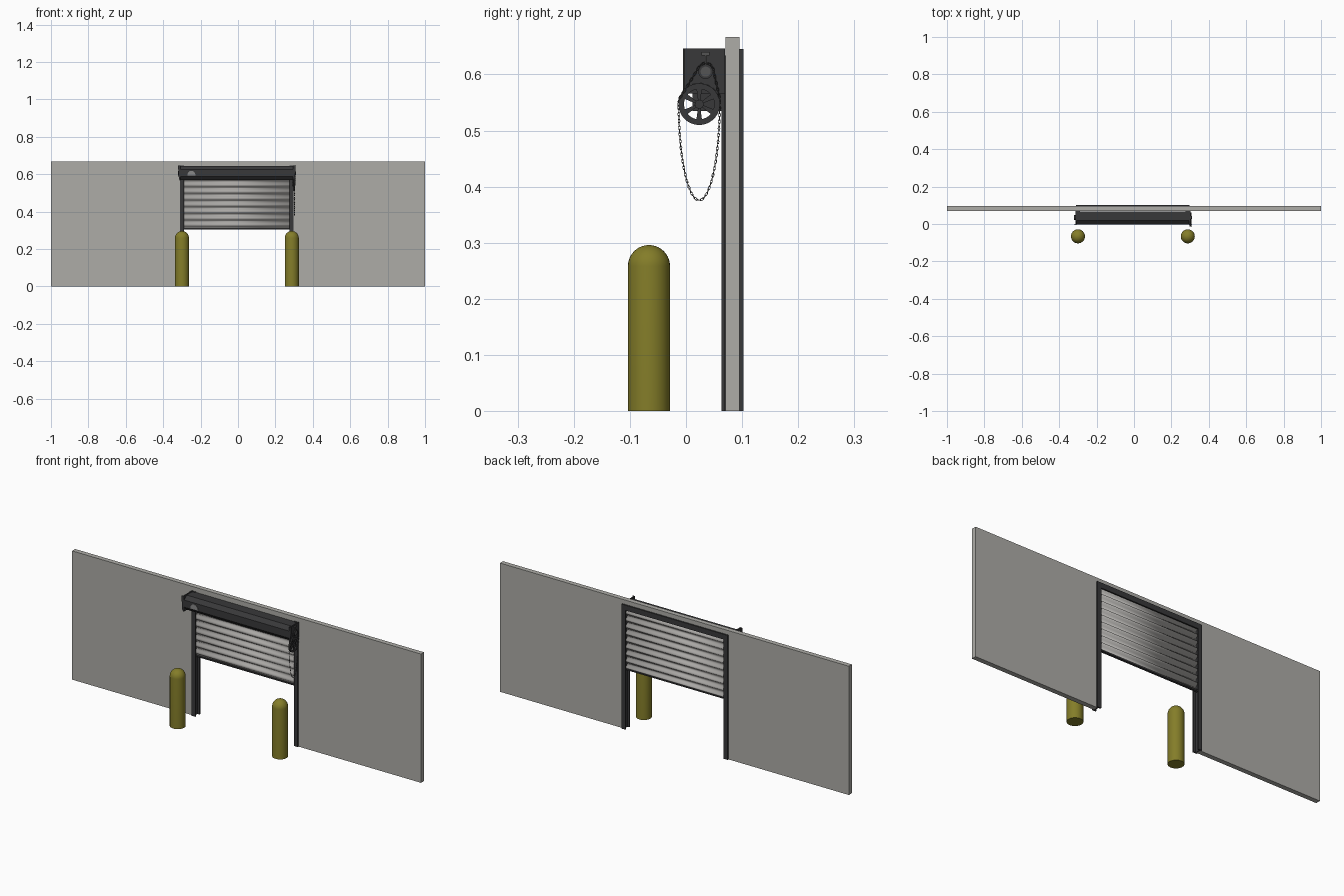
import bpy, bmesh, math
from mathutils import Vector, Matrix

if "Cube" in bpy.data.objects:
    bpy.data.objects.remove(bpy.data.objects["Cube"])

CX = -0.006          # centre of the doorway
PI = math.pi


def mat(name, c):
    m = bpy.data.materials.new(name)
    m.diffuse_color = (*c, 1)
    m.use_nodes = True
    m.node_tree.nodes["Principled BSDF"].inputs["Base Color"].default_value = m.diffuse_color
    return m


WALL = mat("warm grey wall", (0.42, 0.415, 0.39))
DARK = mat("charcoal steel", (0.04, 0.04, 0.042))
SLAT = mat("grey slat", (0.40, 0.39, 0.375))
YELLOW = mat("olive yellow", (0.23, 0.205, 0.022))
CHAIN = mat("chain grey", (0.09, 0.09, 0.09))
BADGE = mat("badge grey", (0.25, 0.25, 0.25))


def finish(name, bm, m, smooth=None):
    bmesh.ops.recalc_face_normals(bm, faces=bm.faces)
    me = bpy.data.meshes.new(name)
    bm.to_mesh(me)
    bm.free()
    me.materials.append(m)
    ob = bpy.data.objects.new(name, me)
    bpy.context.collection.objects.link(ob)
    if smooth:
        bpy.ops.object.select_all(action='DESELECT')
        ob.select_set(True)
        bpy.context.view_layer.objects.active = ob
        bpy.ops.object.shade_smooth_by_angle(angle=math.radians(smooth))
    return ob


def add_box(bm, x0, x1, y0, y1, z0, z1):
    s = Matrix.Diagonal((x1 - x0, y1 - y0, z1 - z0, 1))
    t = Matrix.Translation(((x0 + x1) / 2, (y0 + y1) / 2, (z0 + z1) / 2))
    bmesh.ops.create_cube(bm, size=1, matrix=t @ s)


def add_prism(bm, pts, offset):
    """Extrude a closed outline of 3D points."""
    f = bm.faces.new([bm.verts.new(p) for p in pts])
    r = bmesh.ops.extrude_face_region(bm, geom=[f])
    bmesh.ops.translate(bm, vec=offset, verts=[v for v in r["geom"] if isinstance(v, bmesh.types.BMVert)])
    bm.faces.ensure_lookup_table()
    if not f.is_valid or all(len(e.link_faces) > 1 for e in f.edges):
        return
    bm.faces.new([v for v in f.verts])


def add_disc(bm, x0, x1, y, z, r, n=32):
    """Cylinder lying along x."""
    m = Matrix.Translation(((x0 + x1) / 2, y, z)) @ Matrix.Rotation(PI / 2, 4, 'Y')
    bmesh.ops.create_cone(bm, cap_ends=True, segments=n, radius1=r, radius2=r, depth=x1 - x0, matrix=m)


# Wall with doorway
L, R, T = CX - 0.299, CX + 0.299, 0.634
bm = bmesh.new()
add_prism(bm, [(x, 0.07, z) for x, z in ((-1, 0), (L, 0), (L, T), (R, T), (R, 0), (1, 0), (1, 0.667), (-1, 0.667))],
          (0, 0.025, 0))
finish("wall", bm, WALL)

# Door frame: channel jambs and header
bm = bmesh.new()
for s in (-1, 1):
    def bx(a, b, y0, y1, z1):
        add_box(bm, min(CX + s * a, CX + s * b), max(CX + s * a, CX + s * b), y0, y1, 0, z1)
    bx(0.282, 0.304, 0.063, 0.0695, 0.645)
    bx(0.282, 0.304, 0.0955, 0.1025, 0.645)
    bx(0.293, 0.2985, 0.0695, 0.0955, 0.634)
add_box(bm, CX - 0.282, CX + 0.282, 0.0955, 0.1025, 0.618, 0.645)
add_box(bm, CX - 0.293, CX + 0.293, 0.0695, 0.0955, 0.628, 0.6335)
finish("door_frame", bm, DARK)

# Rolling curtain: one corrugated sheet of bowed slats
bm = bmesh.new()
prof = []
P = 0.0355
for k in range(9):
    z = 0.309 + k * P
    prof += [(0.086, z), (0.086, z + 0.006)]
    prof += [(0.086 - 0.014 * math.sin(PI * i / 6), z + 0.006 + (P - 0.007) * i / 6) for i in range(1, 6)]
prof.append((0.086, 0.309 + 9 * P))
rows = [[bm.verts.new((CX + s * 0.291, y, z)) for s in (-1, 1)] for y, z in prof]
for a, b in zip(rows, rows[1:]):
    bm.faces.new((a[0], a[1], b[1], b[0]))
curtain = finish("slat_curtain", bm, SLAT, 35)
mod = curtain.modifiers.new("thickness", 'SOLIDIFY')
mod.thickness = 0.002
mod.offset = 0

# Bottom bar
bm = bmesh.new()
add_box(bm, CX - 0.291, CX + 0.291, 0.079, 0.091, 0.304, 0.310)
finish("bottom_bar", bm, DARK)

# Hood over the roll
bm = bmesh.new()
hood = ((0.068, 0.643), (0.018, 0.643), (-0.002, 0.625), (-0.002, 0.588), (0.014, 0.570), (0.068, 0.570))
add_prism(bm, [(CX - 0.302, y, z) for y, z in hood], (0.604, 0, 0))
finish("hood", bm, DARK)

# End brackets with axle hubs
bm = bmesh.new()
for s in (-1, 1):
    x = CX + s * 0.304
    add_box(bm, x - 0.003, x + 0.003, -0.005, 0.0695, 0.566, 0.646)
    h = CX + s * 0.309
    add_disc(bm, h - 0.005, h + 0.005, 0.035, 0.605, 0.013, 20)
    # outward flange on the front edge, tapering downwards
    add_prism(bm, [(x, -0.005, 0.646), (x + s * 0.011, -0.005, 0.646), (x + s * 0.006, -0.005, 0.575),
                   (x, -0.005, 0.566)], (0, 0.003, 0))
# bearing arm for the chain wheel
add_box(bm, 0.292, 0.298, 0.012, 0.066, 0.535, 0.57)
finish("end_brackets", bm, DARK)

# Chain wheel: rim, hub and six tapered spokes
WY, WZ, WX = 0.0235, 0.547, 0.302
bm = bmesh.new()
N = 40
rings = []
for i in range(N):
    a = 2 * PI * i / N
    rings.append([bm.verts.new((WX + dx, WY + r * math.cos(a), WZ + r * math.sin(a)))
                  for dx, r in ((-0.004, 0.027), (-0.004, 0.037), (0, 0.034), (0.004, 0.037), (0.004, 0.027))])
for i in range(N):
    a, b = rings[i], rings[(i + 1) % N]
    for j in range(5):
        bm.faces.new((a[j], a[(j + 1) % 5], b[(j + 1) % 5], b[j]))
add_disc(bm, WX - 0.012, WX + 0.005, WY, WZ, 0.008, 20)
for k in range(6):
    a = PI / 6 + k * PI / 3
    d, n = Vector((0, math.cos(a), math.sin(a))), Vector((0, -math.sin(a), math.cos(a)))
    c = Vector((WX - 0.002, WY, WZ))
    add_prism(bm, [c + d * 0.006 - n * 0.002, c + d * 0.028 - n * 0.005,
                   c + d * 0.028 + n * 0.005, c + d * 0.006 + n * 0.002], (0.004, 0, 0))
finish("chain_wheel", bm, DARK, 30)

# Axle sprocket ring and its hanger bolt
bm = bmesh.new()
add_disc(bm, 0.302, 0.309, 0.035, 0.605, 0.009, 20)
add_box(bm, 0.301, 0.306, 0.0335, 0.0365, 0.612, 0.638)
add_box(bm, 0.301, 0.307, 0.028, 0.042, 0.634, 0.640)
finish("axle_sprocket", bm, CHAIN, 30)


# Chains: alternating oval links spaced along a path
def add_link(bm, centre, tangent, twist):
    t = tangent.normalized()
    side = Vector((1, 0, 0))
    if twist:
        side = t.cross(side)
    up = t.cross(side)
    ring = []
    for i in range(8):
        a = 2 * PI * i / 8
        o = t * (0.0038 * math.cos(a)) + side * (0.0018 * math.sin(a))
        ring.append([bm.verts.new(centre + o * (1 + 0.3 * math.cos(b)) + up * (0.0008 * math.sin(b)))
                     for b in (0, PI / 2, PI, 3 * PI / 2)])
    for i in range(8):
        p, q = ring[i], ring[(i + 1) % 8]
        for j in range(4):
            bm.faces.new((p[j], p[(j + 1) % 4], q[(j + 1) % 4], q[j]))


def chain(name, path, x):
    pts = [Vector((x, y, z)) for y, z in path]
    bm = bmesh.new()
    dist, target, k = 0, 0, 0
    for a, b in zip(pts, pts[1:]):
        d = (b - a).length
        while target <= dist + d and d > 0:
            add_link(bm, a.lerp(b, (target - dist) / d), b - a, k % 2)
            target += 0.006
            k += 1
        dist += d
    finish(name, bm, CHAIN, 60)


def arc(cy, cz, ry, rz, a0, a1, n=60):
    return [(cy + ry * math.cos(a0 + (a1 - a0) * i / n), cz + rz * math.sin(a0 + (a1 - a0) * i / n))
            for i in range(n + 1)]


chain("hand_chain", arc(WY, WZ, 0.0365, 0.171, PI, 2 * PI) + arc(WY, WZ, 0.0365, 0.0355, 0, PI), WX)
chain("drive_chain", [(WY - 0.036, 0.555)] + arc(0.035, 0.606, 0.014, 0.014, PI * 0.85, 0.1, 16)
      + [(WY + 0.037, 0.555)], 0.306)

# Half-round plate on the hood front
bm = bmesh.new()
add_prism(bm, [(x, -0.004, z) for x, z in arc(-0.249, 0.592, 0.022, 0.026, 0, PI, 16)], (0, 0.003, 0))
finish("hood_plate", bm, BADGE)

# Bollards: lathed posts with domed tops
for side, s in (("left", -1), ("right", 1)):
    bm = bmesh.new()
    r = 0.0375
    prof = [(0, 0), (r, 0)] + [(r * math.cos(a * PI / 20), 0.2585 + r * math.sin(a * PI / 20)) for a in range(10)] \
        + [(0, 0.296)]
    vs = [bm.verts.new((CX + s * 0.2935 + x, -0.066, z)) for x, z in prof]
    es = [bm.edges.new(p) for p in zip(vs, vs[1:])]
    bmesh.ops.spin(bm, geom=vs + es, cent=(CX + s * 0.2935, -0.066, 0), axis=(0, 0, 1), angle=2 * PI, steps=32)
    bmesh.ops.remove_doubles(bm, verts=bm.verts, dist=1e-5)
    finish(side + "_bollard", bm, YELLOW, 40)
